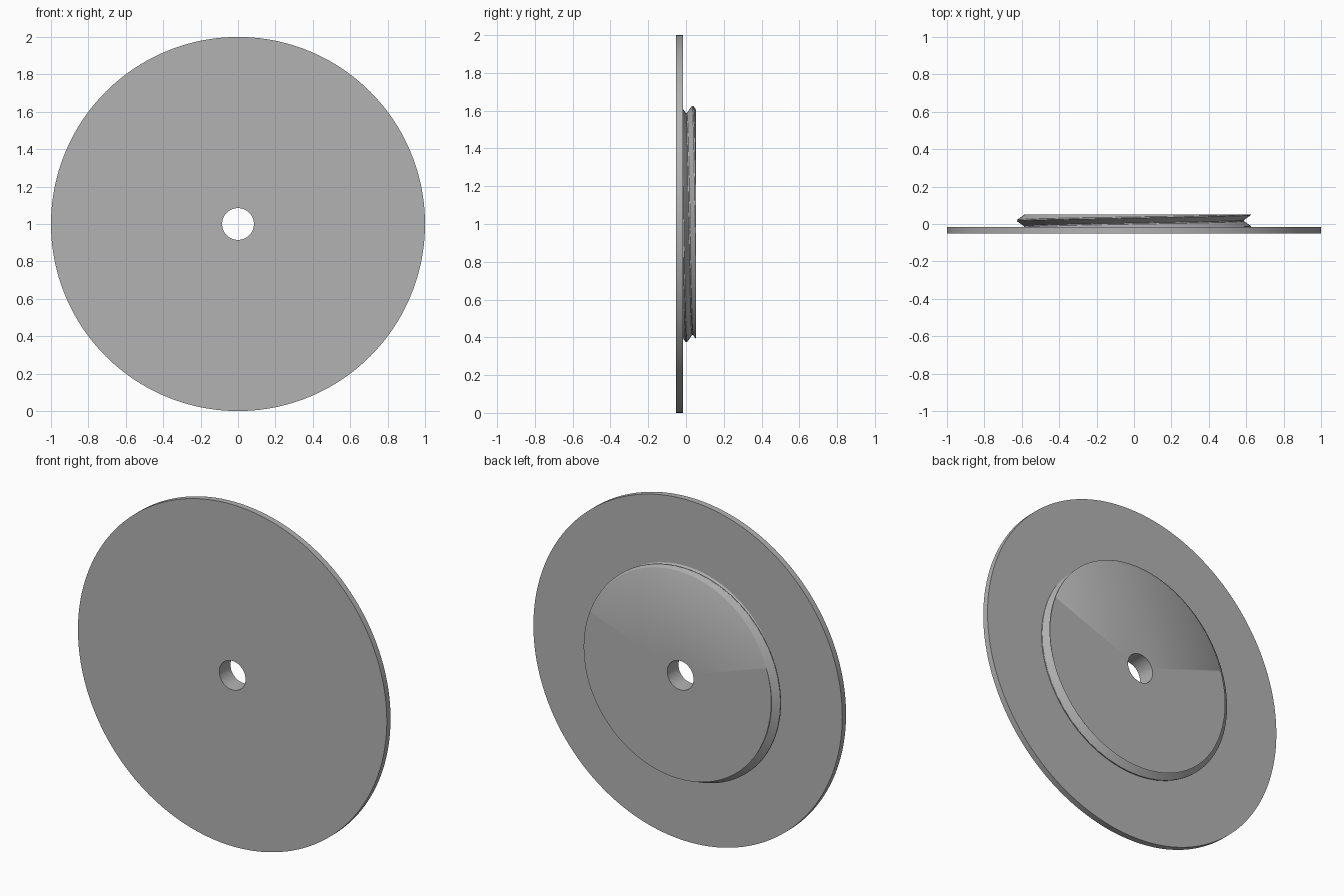
import bpy, bmesh, math

if "Cube" in bpy.data.objects:
    bpy.data.objects.remove(bpy.data.objects["Cube"], do_unlink=True)

SEGMENTS = 256
CENTRE_Z = 1.0
BORE = 0.085
FRONT, JOINT, BACK = -0.052, -0.017, 0.052

grey = bpy.data.materials.new("plain grey")
grey.use_nodes = True
colour = (0.45, 0.45, 0.45, 1)
grey.diffuse_color = colour
grey.node_tree.nodes["Principled BSDF"].inputs["Base Color"].default_value = colour


def lathe(name, section):
    """Sweep a closed (radius, y) section, which may vary with angle, around y."""
    bm = bmesh.new()
    rings = []
    for i in range(SEGMENTS):
        a = math.tau * i / SEGMENTS
        rings.append([bm.verts.new((r * math.sin(a), y, CENTRE_Z + r * math.cos(a)))
                      for r, y in section(a)])
    for i, ring in enumerate(rings):
        after = rings[(i + 1) % SEGMENTS]
        for j in range(len(ring)):
            k = (j + 1) % len(ring)
            bm.faces.new((ring[j], ring[k], after[k], after[j]))
    bmesh.ops.recalc_face_normals(bm, faces=bm.faces)
    mesh = bpy.data.meshes.new(name)
    bm.to_mesh(mesh)
    bm.free()
    mesh.materials.append(grey)
    obj = bpy.data.objects.new(name, mesh)
    bpy.context.collection.objects.link(obj)
    bpy.ops.object.select_all(action="DESELECT")
    obj.select_set(True)
    bpy.context.view_layer.objects.active = obj
    bpy.ops.object.shade_smooth_by_angle(angle=math.radians(40))
    return obj


# Wide flat flange
def flange_section(a):
    return [(BORE, FRONT), (1, FRONT), (1, JOINT), (BORE, JOINT)]


# Hub with a helical thread of blunt crests and roots
PITCH, ROOT, CREST, ROWS = 0.066, 0.588, 0.626, 56


def thread_radius(a, y):
    turn = (y - 0.035) / PITCH - a / math.tau
    distance = abs(turn - round(turn)) * 2
    rise = min(1, max(0, (0.9 - distance) / 0.8))
    return ROOT + (CREST - ROOT) * rise


def hub_section(a):
    heights = [JOINT + (BACK - JOINT) * i / ROWS for i in range(ROWS + 1)]
    return ([(BORE, JOINT)] + [(thread_radius(a, y), y) for y in heights]
            + [(BORE, BACK)])


lathe("flange", flange_section)
lathe("threaded_hub", hub_section)
